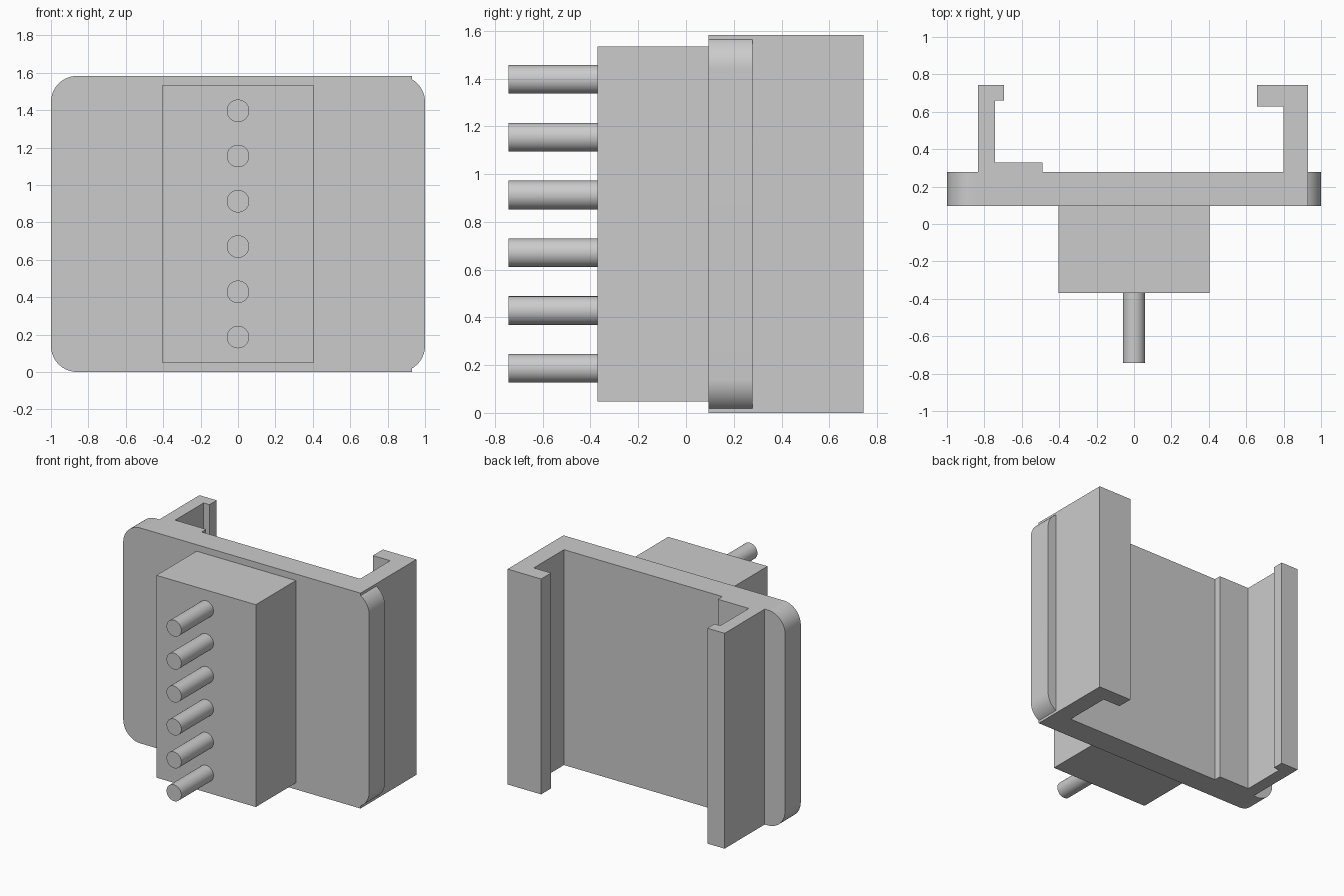
import bpy, bmesh
from math import sin, cos, radians
from mathutils import Vector

if "Cube" in bpy.data.objects:
    bpy.data.objects.remove(bpy.data.objects["Cube"])

H = 1.583                  # overall height
Y0, Y1 = 0.095, 0.278      # flange front and back
R = 0.14                   # flange corner radius


def prism(name, points, direction):
    """Solid made by sweeping a closed planar outline along a direction."""
    bm = bmesh.new()
    face = bm.faces.new([bm.verts.new(p) for p in points])
    ext = bmesh.ops.extrude_face_region(bm, geom=[face], use_keep_orig=True)
    moved = [g for g in ext["geom"] if isinstance(g, bmesh.types.BMVert)]
    bmesh.ops.translate(bm, verts=moved, vec=Vector(direction))
    bmesh.ops.recalc_face_normals(bm, faces=bm.faces)
    mesh = bpy.data.meshes.new(name)
    bm.to_mesh(mesh)
    bm.free()
    obj = bpy.data.objects.new(name, mesh)
    bpy.context.collection.objects.link(obj)
    return obj


def smooth(obj):
    bpy.ops.object.select_all(action='DESELECT')
    obj.select_set(True)
    bpy.context.view_layer.objects.active = obj
    bpy.ops.object.shade_smooth_by_angle(angle=radians(35))


# Clip channel: web, two unequal hooks and a low step beside the left arm
channel = [(-0.835, Y0), (0.93, Y0), (0.93, 0.744), (0.657, 0.744),
           (0.657, 0.628), (0.798, 0.628), (0.798, Y1), (-0.49, Y1),
           (-0.49, 0.33), (-0.742, 0.33), (-0.742, 0.66), (-0.694, 0.66),
           (-0.694, 0.744), (-0.835, 0.744)]
prism("clip_channel", [(x, y, 0) for x, y in channel], (0, 0, H))


# Rounded flange ears outside the channel
def ear(name, side, inner, sweep):
    n = 16
    arc = [(1 - R + R * cos(radians(sweep * i / n)),
            R * sin(radians(sweep * i / n))) for i in range(n + 1)]
    half = arc if sweep < 90 else arc + [(inner, R)]
    top = [(side * x, Y0, H - R + z) for x, z in half]
    bottom = [(side * x, Y0, R - z) for x, z in reversed(half)]
    smooth(prism(name, bottom + top, (0, Y1 - Y0, 0)))


ear("left_flange_ear", -1, 0.835, 90)
ear("right_flange_ear", 1, 0.93, 60)

# Connector block on the front
prism("connector_block",
      [(-0.404, -0.37, 0.048), (0.404, -0.37, 0.048),
       (0.404, -0.37, H - 0.048), (-0.404, -0.37, H - 0.048)],
      (0, Y0 + 0.37, 0))

# Column of six round pins
for i in range(6):
    bpy.ops.mesh.primitive_cylinder_add(
        vertices=48, radius=0.06, depth=0.394,
        location=(0, -0.547, H / 2 + (i - 2.5) * 0.242),
        rotation=(radians(90), 0, 0))
    pin = bpy.context.object
    pin.name = f"pin_{i + 1}"
    smooth(pin)
